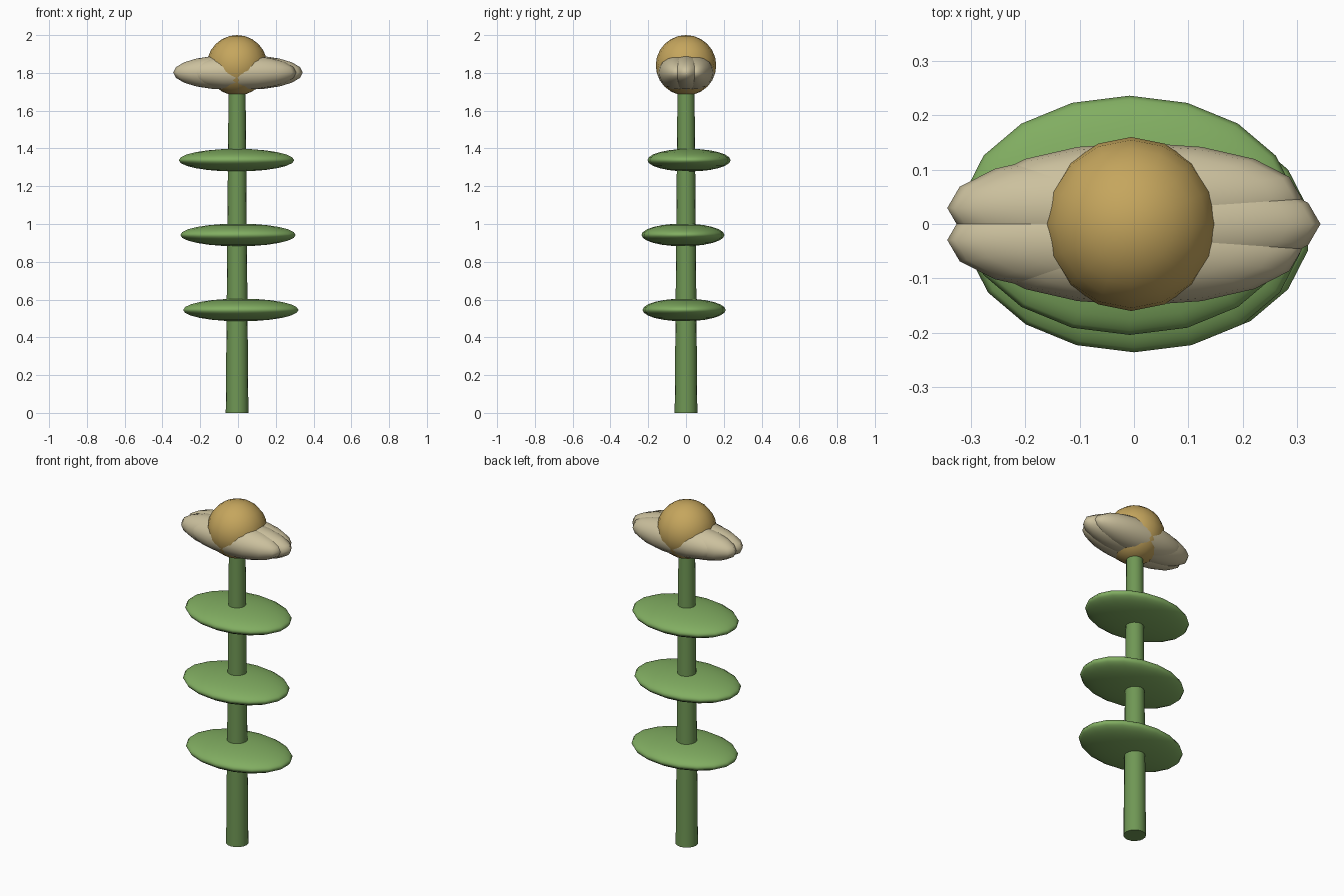
import bpy
from math import cos, sin, pi

if "Cube" in bpy.data.objects:
    bpy.data.objects.remove(bpy.data.objects["Cube"])

CX = -0.005  # stem axis offset that centres the whole plant


def material(name, color):
    m = bpy.data.materials.new(name)
    m.diffuse_color = (*color, 1)
    m.use_nodes = True
    m.node_tree.nodes["Principled BSDF"].inputs["Base Color"].default_value = m.diffuse_color
    return m


stem_green = material("stem_green", (0.16, 0.31, 0.09))
leaf_green = material("leaf_green", (0.22, 0.42, 0.12))
cream = material("cream", (0.60, 0.53, 0.34))
gold = material("gold", (0.56, 0.38, 0.11))


def finish(name, mat):
    ob = bpy.context.object
    ob.name = name
    ob.data.materials.append(mat)
    bpy.ops.object.shade_smooth_by_angle(angle=pi / 4)
    return ob


def ellipsoid(name, loc, size, mat, segments=16, rings=10, rot=(0, 0, 0)):
    bpy.ops.mesh.primitive_uv_sphere_add(segments=segments, ring_count=rings,
                                         radius=1, location=loc, rotation=rot)
    bpy.context.object.scale = size
    return finish(name, mat)


# Tapered stem
bpy.ops.mesh.primitive_cone_add(vertices=16, radius1=0.06, radius2=0.045,
                                depth=1.72, location=(CX, 0, 0.86))
finish("stem", stem_green)

# Three flat leaves, each nudged a little off the stem axis
for i, (x, y, z) in enumerate([(0.015, -0.01, 0.545),
                               (0.0, -0.016, 0.942),
                               (-0.008, 0.016, 1.338)]):
    ellipsoid(f"leaf_{i + 1}", (x, y, z), (0.31, 0.22, 0.06), leaf_green,
              segments=18, rings=12)

# Five overlapping long petals in a small ring
for i in range(5):
    a = 2 * pi * i / 5
    ellipsoid(f"petal_{i + 1}", (CX + 0.05 * cos(a), 0.05 * sin(a), 1.802),
              (0.298, 0.102, 0.091), cream, segments=16, rings=10)

# Round flower centre
ellipsoid("flower_centre", (CX, 0, 1.84), (0.16, 0.16, 0.16), gold,
          segments=16, rings=12)
